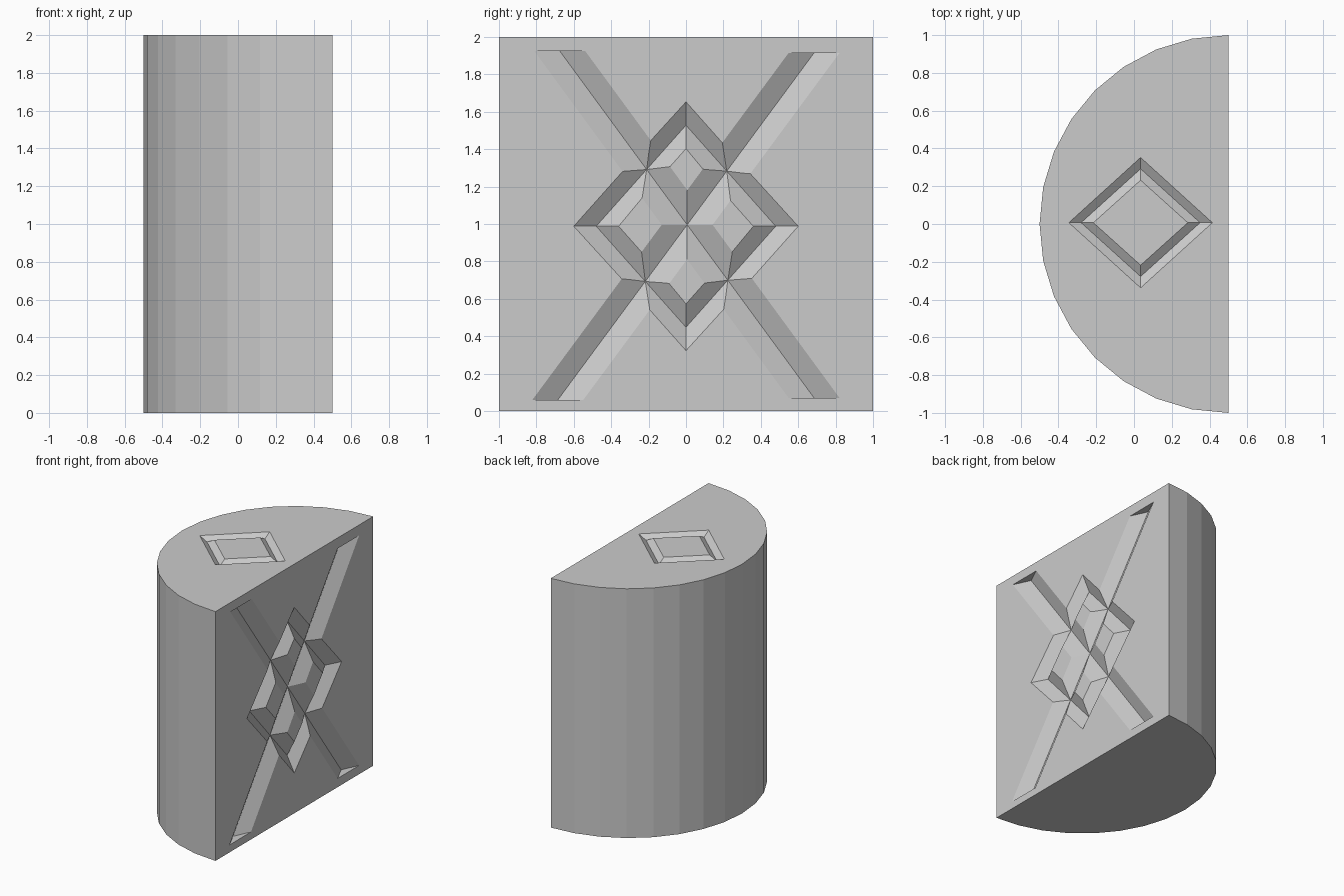
import bpy, bmesh, math

if "Cube" in bpy.data.objects:
    bpy.data.objects.remove(bpy.data.objects["Cube"])


def mesh_object(name, sections, closed):
    """Loft equal-length point sections into a closed solid."""
    bm = bmesh.new()
    rings = [[bm.verts.new(p) for p in sec] for sec in sections]
    n, m = len(rings), len(rings[0])
    for i in range(n if closed else n - 1):
        a, b = rings[i], rings[(i + 1) % n]
        for j in range(m):
            k = (j + 1) % m
            bm.faces.new((a[j], a[k], b[k], b[j]))
    if not closed:
        bm.faces.new(rings[0])
        bm.faces.new(rings[-1])
    bmesh.ops.recalc_face_normals(bm, faces=bm.faces[:])
    me = bpy.data.meshes.new(name)
    bm.to_mesh(me)
    bm.free()
    ob = bpy.data.objects.new(name, me)
    bpy.context.collection.objects.link(ob)
    return ob


def diamond_ring(name, place, r, w, depth):
    """Diamond-shaped V-groove cutter; r = valley radii, w = groove half widths."""
    # the wedge is carried past the surface at twice the width
    wedge = [(0, -depth), (2, depth), (-2, depth)]
    sections = []
    for cu, cv in ((1, 0), (0, 1), (-1, 0), (0, -1)):
        sections.append([place(cu * (r[0] + k * w[0]), cv * (r[1] + k * w[1]), h)
                         for k, h in wedge])
    return mesh_object(name, sections, True)


def bar(name, y0, z0, y1, z1, half, depth):
    """Slanted V-groove cutter with level ends on the flat face."""
    sections = [[(0.5 - depth, y, z), (0.5 + depth, y + 2 * half, z),
                 (0.5 + depth, y - 2 * half, z)] for y, z in ((y0, z0), (y1, z1))]
    return mesh_object(name, sections, False)


# half-cylinder body, 16 flat sides
arc = [(0.5 - math.sin(math.pi * i / 16), math.cos(math.pi * i / 16)) for i in range(17)]
body = mesh_object("half_round_block", [[(x, y, z) for x, y in arc] for z in (0, 2)], False)

# groove cutters: crossed bars and diamond on the flat face, small diamond on top
D = 0.064
cutters = [
    bar("rising_bar_cutter", -0.685, 0.06, 0.685, 1.915, 0.136, D),
    bar("falling_bar_cutter", 0.685, 0.07, -0.675, 1.925, 0.136, D),
    diamond_ring("face_diamond_cutter", lambda u, v, h: (0.5 + h, u, 0.988 + v),
                 (0.48, 0.54), (0.12, 0.125), D),
    diamond_ring("top_diamond_cutter", lambda u, v, h: (0.035 + u, 0.007 + v, 2 + h),
                 (0.315, 0.285), (0.065, 0.06), 0.034),
]

# carve the grooves
bpy.context.view_layer.objects.active = body
for c in cutters:
    mod = body.modifiers.new(c.name, 'BOOLEAN')
    mod.operation = 'DIFFERENCE'
    mod.solver = 'EXACT'
    mod.object = c
    bpy.ops.object.modifier_apply(modifier=mod.name)
    bpy.data.objects.remove(c)
